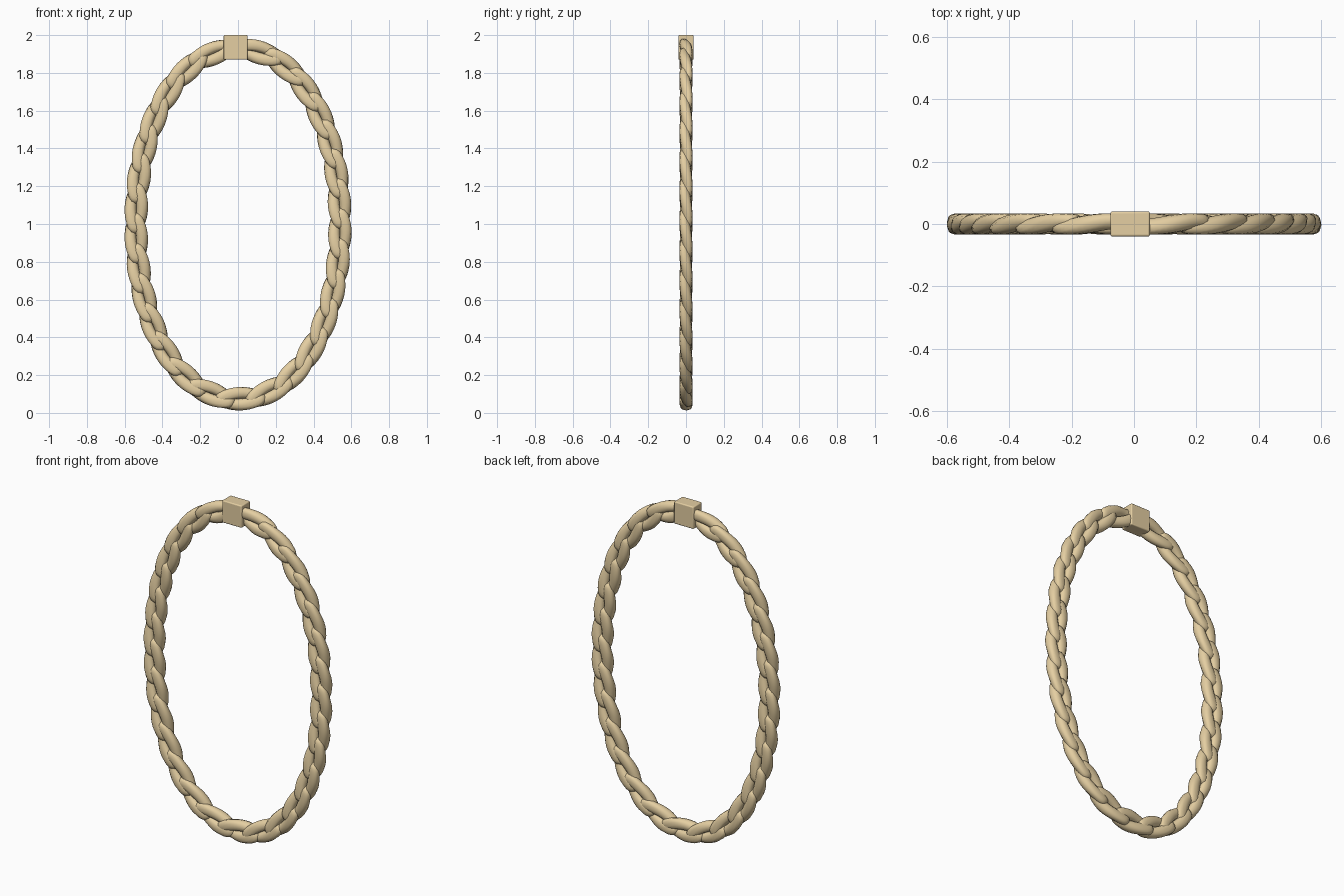
import bpy, bmesh, math
from mathutils import Vector

if "Cube" in bpy.data.objects:
    bpy.data.objects.remove(bpy.data.objects["Cube"])

A, B, ZC, POWER = 0.54, 0.925, 1.0, 2.1   # centre line of the loop
LINKS = 29
WIRE = 0.031
TAN = bpy.data.materials.new("gold")
TAN.diffuse_color = (0.78, 0.62, 0.36, 1)
TAN.use_nodes = True
TAN.node_tree.nodes["Principled BSDF"].inputs["Base Color"].default_value = TAN.diffuse_color


def loop_point(t):
    # clockwise from the top, seen from the front
    s, c = math.sin(t), math.cos(t)
    f = lambda q: math.copysign(abs(q) ** (2 / POWER), q)
    return Vector((A * f(s), 0, ZC + B * f(c)))


# arc length table of the loop
N = 3000
pts = [loop_point(2 * math.pi * i / N) for i in range(N + 1)]
lengths = [0.0]
for p, q in zip(pts, pts[1:]):
    lengths.append(lengths[-1] + (q - p).length)
TOTAL = lengths[-1]


def at_length(d):
    d %= TOTAL
    i = next(k for k in range(1, N + 1) if lengths[k] >= d)
    f = (d - lengths[i - 1]) / (lengths[i] - lengths[i - 1])
    return pts[i - 1].lerp(pts[i], f)


def link_core(a, half_len, half_wid, twist):
    # oval ring twisted about its long axis, as in a curb chain
    s = half_len * math.cos(a)
    w = half_wid * math.copysign(abs(math.sin(a)) ** 0.8, math.sin(a))
    ang = twist * s / half_len
    return Vector((s, w * math.cos(ang), w * math.sin(ang)))


def make_link(name, d, pitch, major=36, minor=12):
    centre = at_length(d)
    tang = (at_length(d + pitch * .5) - at_length(d - pitch * .5)).normalized()
    out = Vector((-tang.z, 0, tang.x))
    bm = bmesh.new()
    rings = []
    for i in range(major):
        a = 2 * math.pi * (i + 0.5) / major
        core = lambda x: link_core(x, pitch * 0.5 + WIRE * 0.85, 0.031, math.radians(50))
        p = core(a)
        t = (core(a + .02) - core(a - .02)).normalized()
        n1 = (p - t * p.dot(t)).normalized()
        n2 = t.cross(n1)
        ring = []
        for j in range(minor):
            b = 2 * math.pi * j / minor
            q = p + WIRE * (n1 * math.cos(b) + n2 * math.sin(b))
            y = 0.041 * math.tanh(q.z / 0.036)      # pressed flat front and back
            ring.append(bm.verts.new(centre + tang * q.x + out * q.y + Vector((0, y, 0))))
        rings.append(ring)
    for i in range(major):
        r, s = rings[i], rings[(i + 1) % major]
        for j in range(minor):
            k = (j + 1) % minor
            bm.faces.new((r[j], s[j], s[k], r[k]))
    bmesh.ops.recalc_face_normals(bm, faces=bm.faces)
    for f in bm.faces:
        f.smooth = True
    me = bpy.data.meshes.new(name)
    bm.to_mesh(me)
    bm.free()
    me.materials.append(TAN)
    bpy.context.collection.objects.link(bpy.data.objects.new(name, me))


# chain, running from the right of the clasp round to its left
start, end = 0.035, TOTAL - 0.06
pitch = (end - start) / LINKS
for i in range(LINKS):
    make_link(f"chain_link_{i + 1:02d}", start + pitch * (i + 0.5), pitch)

# box clasp at the top
bpy.ops.mesh.primitive_cube_add(size=1, location=(-0.0125, 0, 1.935))
clasp = bpy.context.object
clasp.name = "box_clasp"
clasp.scale = (0.127, 0.08, 0.13)
bpy.ops.object.transform_apply(location=False, rotation=False, scale=True)
bev = clasp.modifiers.new("rounded_edges", 'BEVEL')
bev.width, bev.segments = 0.006, 3
clasp.data.materials.append(TAN)
bpy.ops.object.shade_smooth_by_angle()
